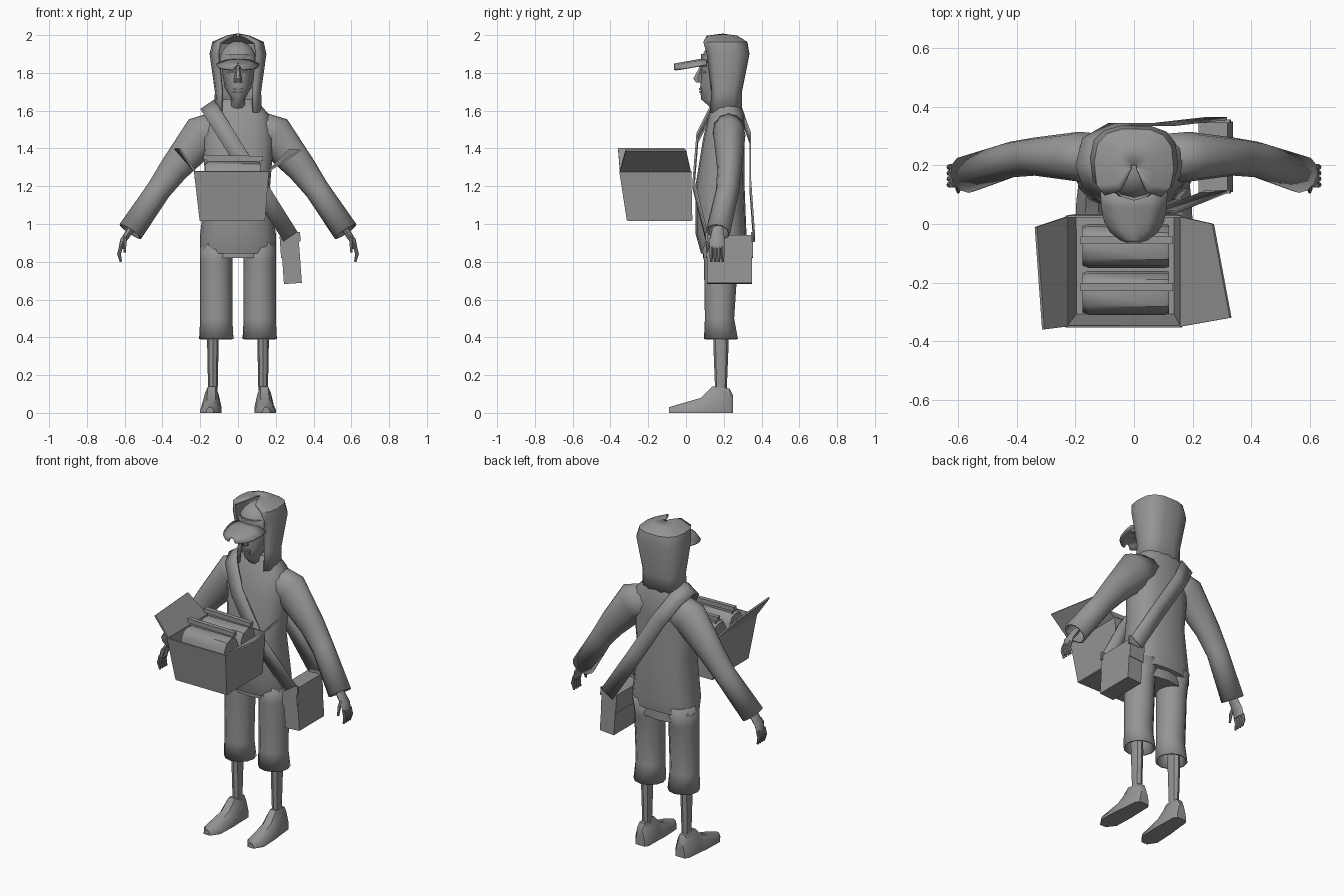
import bpy, bmesh, math
from mathutils import Vector, Matrix

old = bpy.data.objects.get("Cube")
if old:
    bpy.data.objects.remove(old, do_unlink=True)

grey = bpy.data.materials.new("plain grey")
grey.use_nodes = True
grey.diffuse_color = (.3, .3, .3, 1)
grey.node_tree.nodes["Principled BSDF"].inputs["Base Color"].default_value = grey.diffuse_color


def make(name, rows, closed=True, caps=True, thick=0, smooth=True):
    """Skin rows of points into a surface."""
    bm = bmesh.new()
    grid = [[bm.verts.new(point) for point in row] for row in rows]
    count = len(grid[0])
    for lower, upper in zip(grid, grid[1:]):
        for i in range(count if closed else count - 1):
            j = (i + 1) % count
            bm.faces.new((lower[i], lower[j], upper[j], upper[i]))
    if closed and caps:
        bm.faces.new(grid[0])
        bm.faces.new(grid[-1])
    bmesh.ops.recalc_face_normals(bm, faces=bm.faces)
    mesh = bpy.data.meshes.new(name)
    bm.to_mesh(mesh)
    bm.free()
    mesh.materials.append(grey)
    ob = bpy.data.objects.new(name, mesh)
    bpy.context.collection.objects.link(ob)
    if thick:
        shell = ob.modifiers.new("thickness", "SOLIDIFY")
        shell.thickness = thick
        shell.offset = 0
    if smooth:
        bpy.ops.object.select_all(action="DESELECT")
        ob.select_set(True)
        bpy.context.view_layer.objects.active = ob
        bpy.ops.object.shade_smooth_by_angle(angle=math.radians(40))


def arc(centre, u, v, count=12, power=1, start=0, end=360):
    """Points round an ellipse; a power below one squares it off."""
    def bend(t):
        return math.copysign(abs(t) ** power, t)
    centre, u, v = Vector(centre), Vector(u), Vector(v)
    angles = [math.radians(start + (end - start) * i / count) for i in range(count)]
    return [centre + u * bend(math.cos(a)) + v * bend(math.sin(a)) for a in angles]


def level(z, half, front, back, x=0, **shape):
    """Horizontal ring given its half width and its front and back."""
    middle, depth = (front + back) / 2, (back - front) / 2
    return arc((x, middle, z), (half, 0, 0), (0, depth, 0), **shape)


def tube(name, stations, side, count=8, **options):
    """Limb through (centre, in-plane radius, depth radius), mirrored by side."""
    points = [Vector((side * c[0], c[1], c[2])) for c, _, _ in stations]
    rows = []
    for i, (_, radius, depth) in enumerate(stations):
        along = points[min(i + 1, len(points) - 1)] - points[max(i - 1, 0)]
        across = Vector((-along.z, 0, along.x)).normalized()
        rows.append(arc(points[i], across * radius, along.cross(across).normalized() * depth, count))
    make(name, rows, **options)


def block(name, centre, size, tilt=0):
    turn = Matrix.Translation(centre) @ Matrix.Rotation(tilt, 4, "Y")
    x, y, z = Vector(size) / 2
    make(name, [[turn @ p for p in rect(h, -x, x, -y, y)] for h in (-z, z)], smooth=False)


def rect(z, left, right, front, back):
    return [Vector(p) for p in ((left, front, z), (right, front, z), (right, back, z), (left, back, z))]


def sheet(name, edge, other):
    make(name, [edge, other], closed=False, thick=.01, smooth=False)


# Jacket body, with the hem rising towards the back
jacket = [(.83, .2, .08, .31), (.95, .2, .05, .32), (1.2, .17, .05, .31),
          (1.45, .19, .09, .31), (1.58, .165, .12, .31), (1.66, .09, .16, .28)]
rows = [level(*station, count=16, power=.8) for station in jacket]
for point in rows[0]:
    point.z += point.y / 6
make("jacket", rows)

# Hood shell, open at the face
hood = [(1.59, .12, .12, .29), (1.7, .115, .13, .29), (1.9, .143, .1, .33),
        (1.96, .13, .08, .32), (1.99, .06, .1, .27), (2, .01, .19, .2)]
make("hood", [level(*station, power=.7, start=-55, end=256) for station in hood], closed=False, thick=.015)

# Head and face
head = [(1.6, .05, .15, .25), (1.66, .035, .08, .24), (1.72, .07, .075, .27), (1.82, .086, .08, .28), (1.9, .09, .08, .28)]
make("head", [level(*station) for station in head])
make("nose", [level(z, half, front, .09, count=6)
              for z, half, front in ((1.83, .01, .07), (1.77, .02, .035), (1.75, .02, .05))])
block("brow", (0, .09, 1.84), (.16, .04, .02))
for z in (1.7, 1.715):
    block("lip", (0, .08, z), (.05, .02, .01))
for side in (1, -1):
    block("eye_lid", (side * .04, .09, 1.805), (.04, .03, .01))

# Cap dome and drooping brim
turns = [math.radians(15 * i) for i in range(6)]
make("cap_dome", [level(1.85 + .12 * math.sin(a), .1 * math.cos(a), .19 - .11 * math.cos(a), .25) for a in turns])
rows = []
for t in (0, .3, .6, .8, .95, 1):
    half = .11 * math.sqrt(1.04 - t ** 3)
    rows.append([(half * k, .11 - .17 * t, 1.875 - .03 * (t + k * k)) for k in (-1, -.5, 0, .5, 1)])
make("cap_brim", rows, closed=False, thick=.01)

for side, name in ((1, "left"), (-1, "right")):
    # Sleeve with an open cuff
    sleeve = [((.08, .22, 1.51), .09, .08), ((.19, .23, 1.47), .105, .08), ((.34, .23, 1.29), .073, .06),
              ((.42, .22, 1.18), .06, .056), ((.57, .17, .96), .064, .06)]
    tube(name + "_sleeve", sleeve, side, count=12, caps=False, thick=.01)
    # Hand
    palm = [((.56, .17, .98), .02, .03), ((.61, .165, .91), .016, .04), ((.62, .165, .87), .012, .04)]
    tube(name + "_palm", palm, side)
    for i in range(4):
        y = .134 + i * .02
        tube(name + "_finger", [((.62, y, .88), .01, .01), ((.63, y, .84), .01, .01), ((.62, y, .8), .006, .006)], side)
    tube(name + "_thumb", [((.6, .14, .93), .01, .01), ((.6, .12, .9), .01, .01), ((.6, .11, .85), .006, .006)], side)

    # Wide cropped trouser leg, hollow at the bottom
    leg = [(.92, .08, .09, .3), (.8, .08, .1, .27), (.5, .08, .105, .25), (.39, .086, .1, .27)]
    make(name + "_trouser_leg", [level(*station, x=side * .115) for station in leg], caps=False, thick=.01)
    # Shin and shoe
    shin = [(.6, .03, .14, .22), (.35, .03, .145, .225), (.1, .025, .155, .215)]
    make(name + "_shin", [level(*station, x=side * .133, count=8) for station in shin])
    # Shoe sections from heel to toe: y, half width, height
    shoe = [(.25, .03, .09), (.23, .045, .13), (.14, .05, .14), (.08, .055, .08), (-.04, .055, .045), (-.09, .02, .03)]
    rows = []
    for y, half, height in shoe:
        x = side * (.145 - y * .04)
        profile = [(1, 0), (1, .3), (.7, .75), (.4, 1)]
        profile += [(-k, h) for k, h in reversed(profile)]
        rows.append([(x + half * k, y, height * h) for k, h in profile])
    make(name + "_shoe", rows)

# Trouser seat
make("trouser_seat", [level(z, .18, .09, .29) for z in (.82, .95)])

# Open carton with tapered walls and two raised flaps
base = rect(1.02, -.2, .14, -.31, .03)
rim = rect(1.28, -.23, .16, -.35, .025)
make("carton_walls", [base, rim], caps=False, thick=.01, smooth=False)
sheet("carton_floor", base[:2], [base[3], base[2]])
sheet("right_flap", [rim[3], rim[0]], [(-.335, -.01, 1.4), (-.31, -.36, 1.4)])
sheet("left_flap", [rim[2], rim[1]], [(.27, 0, 1.39), (.33, -.32, 1.39)])

# Two rounded parcels with carrying bars inside the carton
for y in (-.075, -.235):
    make("parcel", [arc((x, y, 1.2), (0, .075 * k, 0), (0, 0, .13 * k), power=.7)
                    for x, k in ((-.175, .9), (-.155, 1), (.105, 1), (.12, .95))])
    block("parcel_ridge", (-.025, y + .02, 1.33), (.28, .012, .05), .02)
    block("parcel_bar", (-.025, y + .02, 1.35), (.315, .026, .026), .02)

# Shoulder bag: body, overlapping flap and strap loops
tilt = -.07
block("bag_body", (.285, .23, .765), (.095, .24, .16), tilt)
block("bag_flap", (.274, .23, .88), (.1, .25, .115), tilt)
for y in (.11, .35):
    block("bag_loop", (.285, y, .93), (.09, .012, .05), tilt)

# Strap from the right shoulder to the bag: share of the way down, front y, back y
drape = [(1, .11, .36), (.6, .04, .34), (.25, .06, .34), (.05, .13, .29)]
path = [(t, front) for t, front, _ in drape] + [(0, .2)] + [(t, back) for t, _, back in reversed(drape)]
across = Vector((.037, 0, .025))
rows = []
for t, y in path:
    centre = Vector((.44 * t - .16, y, 1.63 - .7 * t))
    rows.append([centre - across, centre + across])
make("strap", rows, closed=False, thick=.01)
